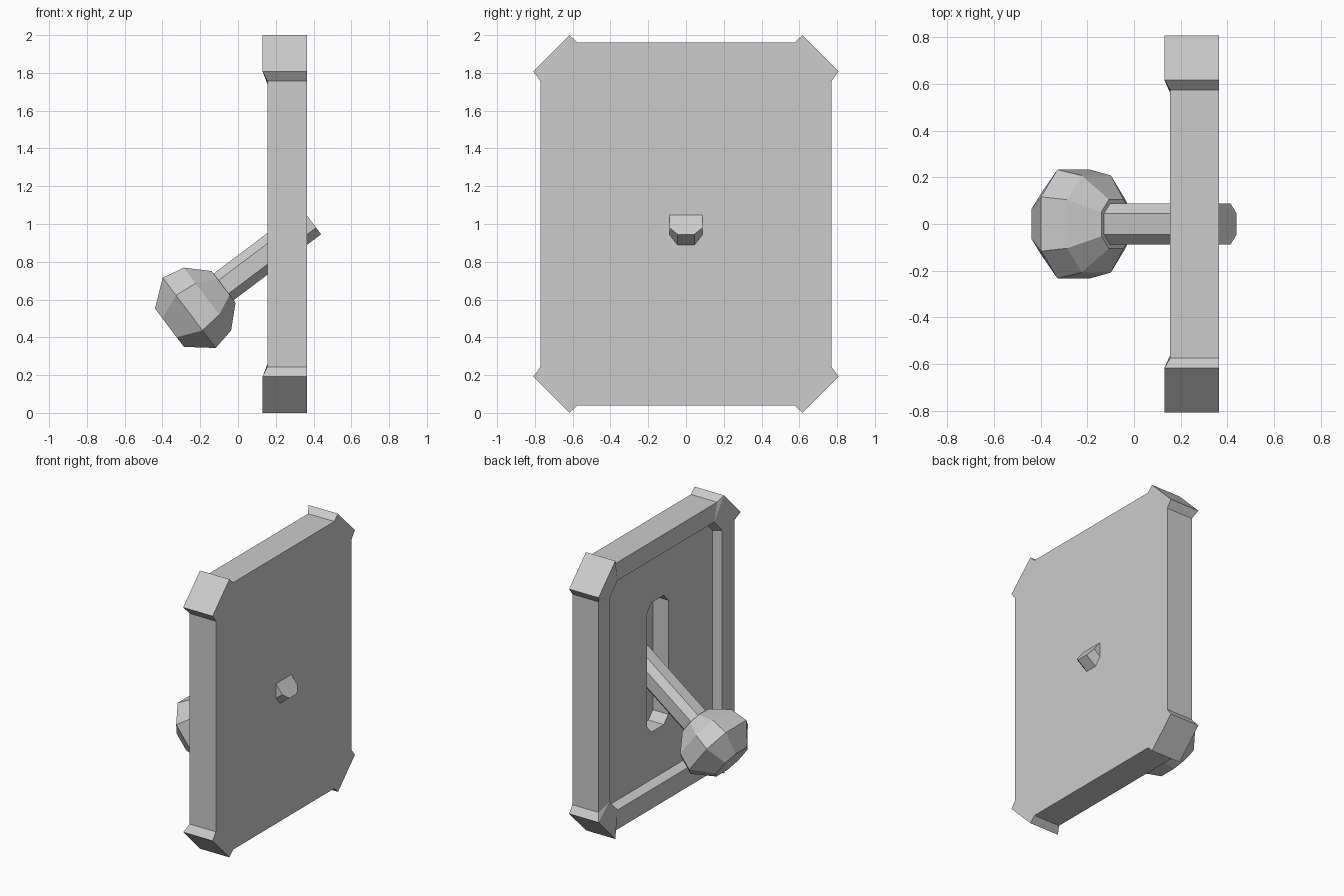
import bpy, bmesh, math
from mathutils import Vector, Matrix

cube = bpy.data.objects.get("Cube")
if cube:
    bpy.data.objects.remove(cube, do_unlink=True)

grey = bpy.data.materials.new("light grey")
grey.use_nodes = True
COLOUR = (0.604, 0.604, 0.604, 1)
grey.diffuse_color = COLOUR
grey.node_tree.nodes["Principled BSDF"].inputs["Base Color"].default_value = COLOUR


def finish(bm, name):
    bmesh.ops.recalc_face_normals(bm, faces=bm.faces)
    mesh = bpy.data.meshes.new(name)
    bm.to_mesh(mesh)
    bm.free()
    mesh.materials.append(grey)
    obj = bpy.data.objects.new(name, mesh)
    bpy.context.collection.objects.link(obj)
    return obj


def mirrored_loop(bm, corner):
    """Repeat one corner's (x, y, z) points round all four corners."""
    loop = []
    for sy, sz in ((1, 1), (-1, 1), (-1, -1), (1, -1)):
        pts = corner if sy * sz > 0 else corner[::-1]
        loop += [bm.verts.new((x, sy * y, 1 + sz * z)) for x, y, z in pts]
    return loop


def bridge(bm, a, b):
    n = len(a)
    for i in range(n):
        j = (i + 1) % n
        bm.faces.new((a[i], a[j], b[j], b[i]))


# Wall plate: flared corners, sunken panel and a blind slot
FRONT, RIM, PANEL, FLOOR, BACK = 0.155, 0.16, 0.225, 0.348, 0.364
bm = bmesh.new()
outline = [(FRONT, 0.771, 0.757), (0.13, 0.808, 0.808),
           (0.13, 0.617, 1.0), (FRONT, 0.575, 0.96)]
outer = mirrored_loop(bm, outline)
back = mirrored_loop(bm, [(BACK, y, z) for x, y, z in outline])
rim = mirrored_loop(bm, [(RIM, 0.64, 0.73), (RIM, 0.55, 0.825)])
panel = mirrored_loop(bm, [(PANEL, 0.622, 0.72), (PANEL, 0.54, 0.806)])
slot_yz = [(0.12, 0.41), (0.07, 0.465)]
slot = mirrored_loop(bm, [(PANEL, y, z) for y, z in slot_yz])
floor = mirrored_loop(bm, [(FLOOR, y, z) for y, z in slot_yz])

bridge(bm, outer, back)
bm.faces.new(back)
for k in range(4):
    a, b, c, d = outer[4 * k:4 * k + 4]
    p, q = rim[2 * k:2 * k + 2]
    bm.faces.new((a, b, p))
    bm.faces.new((b, c, q, p))
    bm.faces.new((c, d, q))
    bm.faces.new((d, outer[(4 * k + 4) % 16], rim[(2 * k + 2) % 8], q))
for first, second in ((rim, panel), (panel, slot), (slot, floor)):
    bridge(bm, first, second)
bm.faces.new(floor)
finish(bm, "wall_plate")


# Lever parts: bevelled square sections along one tilted axis
TILT = math.radians(37)
axis = Vector((-math.cos(TILT), 0, -math.sin(TILT)))
side = Vector((0, 1, 0))
frame = Matrix((side, axis.cross(side), axis)).transposed()
lever_end = Vector((0.387, 0, 1.016))


def lever_part(name, profile):
    """profile: (distance along the axis, half width across flats)"""
    bm = bmesh.new()
    rings = []
    for dist, w in profile:
        ring = []
        for turn in range(4):
            spin = Matrix.Rotation(turn * math.pi / 2, 3, "Z")
            for v in (-w / 2, w / 2):
                local = spin @ Vector((w, v, dist))
                ring.append(bm.verts.new(lever_end + frame @ local))
        rings.append(ring)
    for a, b in zip(rings, rings[1:]):
        bridge(bm, a, b)
    bm.faces.new(rings[0])
    bm.faces.new(rings[-1])
    return finish(bm, name)


lever_part("lever_rod", [(0, 0.088), (0.62, 0.088)])
lever_part("lever_knob", [(0.58, 0.105), (0.687, 0.208), (0.808, 0.233), (0.939, 0.127)])
